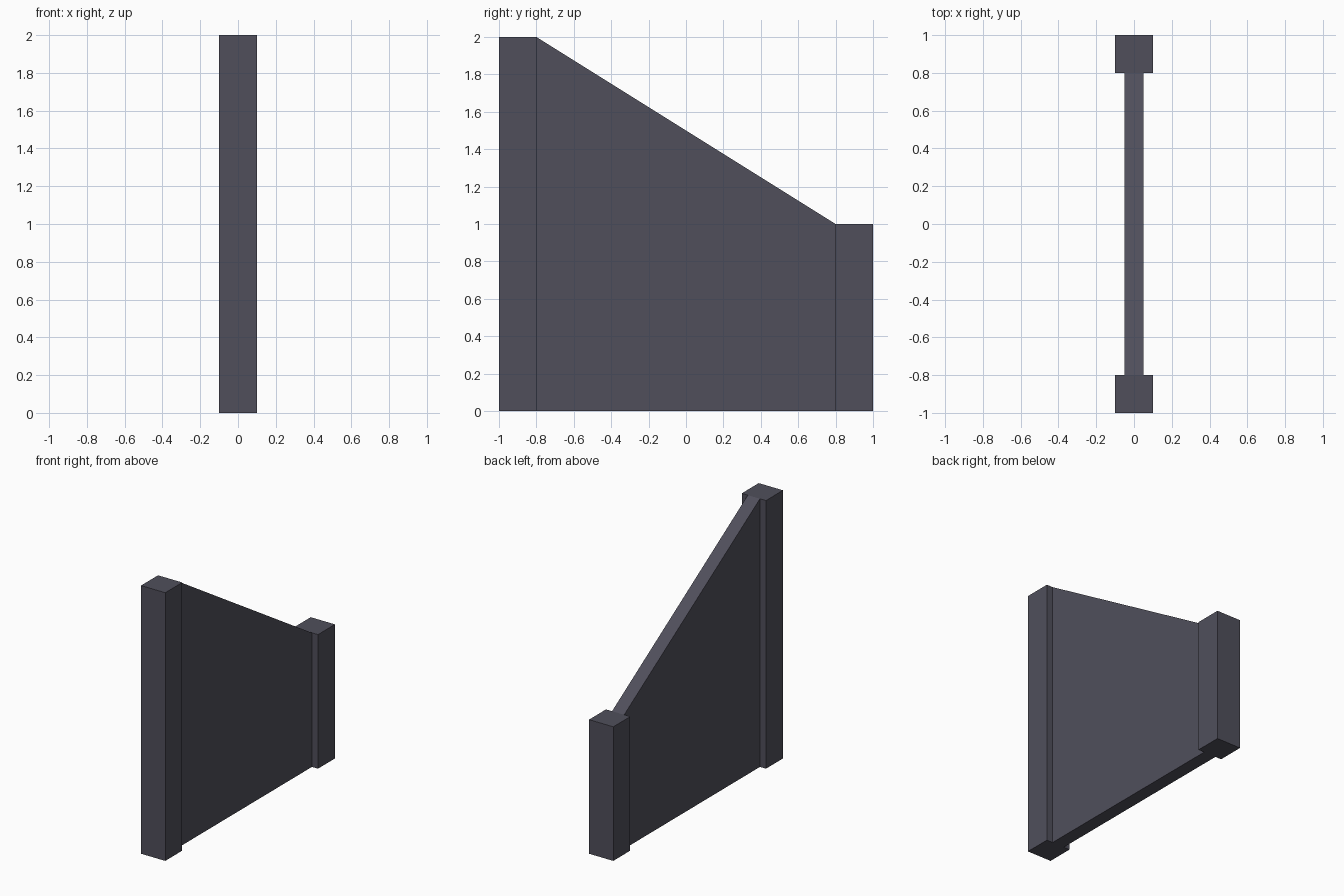
import bpy, bmesh

if "Cube" in bpy.data.objects:
    bpy.data.objects.remove(bpy.data.objects["Cube"])

mat = bpy.data.materials.new("dark slate grey")
mat.diffuse_color = (0.080, 0.078, 0.105, 1.0)
mat.use_nodes = True
mat.node_tree.nodes["Principled BSDF"].inputs["Base Color"].default_value = mat.diffuse_color


def extrude_profile(name, profile, half_width):
    """Extrude a (y, z) outline along x, centred on x = 0."""
    bm = bmesh.new()
    face = bm.faces.new([bm.verts.new((-half_width, y, z)) for y, z in profile])
    new = bmesh.ops.extrude_face_region(bm, geom=[face])["geom"]
    verts = [v for v in new if isinstance(v, bmesh.types.BMVert)]
    bmesh.ops.translate(bm, verts=verts, vec=(2 * half_width, 0, 0))
    bmesh.ops.recalc_face_normals(bm, faces=bm.faces)
    mesh = bpy.data.meshes.new(name)
    bm.to_mesh(mesh)
    bm.free()
    mesh.materials.append(mat)
    obj = bpy.data.objects.new(name, mesh)
    bpy.context.collection.objects.link(obj)
    return obj


# Square end posts: tall at the front, short at the back
for name, y0, y1, height in (("tall_post", -1.0, -0.8, 2.0),
                             ("short_post", 0.8, 1.0, 1.0)):
    extrude_profile(name, [(y0, 0), (y1, 0), (y1, height), (y0, height)], 0.1)

# Thin wall panel with a sloping top between the posts
extrude_profile("sloped_panel", [(-0.8, 0), (0.8, 0), (0.8, 1.0), (-0.8, 2.0)], 0.05)
